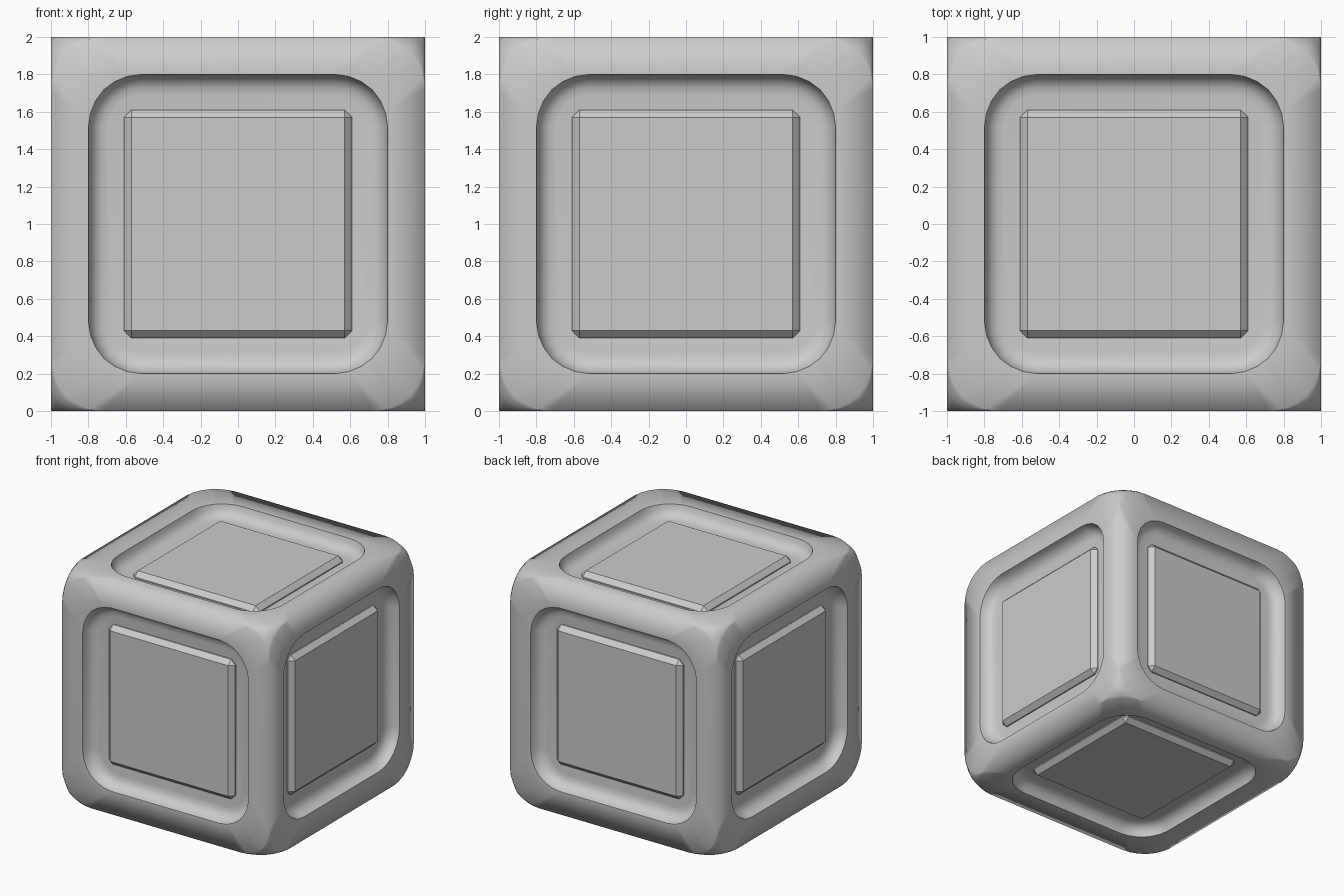
import bpy, bmesh, math
from mathutils import Vector

if "Cube" in bpy.data.objects:
    bpy.data.objects.remove(bpy.data.objects["Cube"])

R = 0.28  # corner rounding of each cube face


def finish(bm, name, loc, angle):
    mesh = bpy.data.meshes.new(name)
    bm.to_mesh(mesh)
    bm.free()
    ob = bpy.data.objects.new(name, mesh)
    bpy.context.collection.objects.link(ob)
    ob.location = loc
    bpy.ops.object.select_all(action='DESELECT')
    ob.select_set(True)
    bpy.context.view_layer.objects.active = ob
    bpy.ops.object.shade_smooth_by_angle(angle=math.radians(angle))
    return ob


# Body: cube with rounded-off corners
bm = bmesh.new()
bmesh.ops.create_cube(bm, size=2)
bmesh.ops.bevel(bm, geom=bm.verts[:], offset=R, offset_type='OFFSET',
                segments=6, profile=0.5, affect='VERTICES')
bm.normal_update()

# Panel recess on each side: (half width, corner radius, depth)
recess = [(0.80, 0.28, 0), (0.79, 0.27, 0.04), (0.765, 0.245, 0.075),
          (0.73, 0.21, 0.094), (0.69, 0.17, 0.10)]
panels = [f for f in bm.faces if f.calc_area() > 2]
for f in panels:
    n = f.normal.copy()
    axis = max(range(3), key=lambda i: abs(n[i]))
    base = [v.co.copy() for v in f.verts]
    ring = list(f.verts)
    bm.faces.remove(f)
    count = len(ring)
    for half, r, depth in recess:
        new = []
        for p in base:
            q = Vector()
            for i in range(3):
                if i == axis:
                    q[i] = math.copysign(1 - depth, n[i])
                else:
                    q[i] = math.copysign(half - r + (abs(p[i]) - (1 - R)) * r / R, p[i])
            new.append(bm.verts.new(q))
        for i in range(count):
            j = (i + 1) % count
            bm.faces.new((ring[i], ring[j], new[j], new[i]))
        ring = new
    bm.faces.new(ring)
bmesh.ops.recalc_face_normals(bm, faces=bm.faces[:])
finish(bm, "cube_body", (0, 0, 1), 50)

# Raised chamfered pad in every recess
for axis, label in enumerate(("side", "front_back", "top_bottom")):
    for s in (-1, 1):
        bm = bmesh.new()
        bmesh.ops.create_cube(bm, size=1)
        size = [1.22, 1.22, 1.22]
        size[axis] = 0.14
        bmesh.ops.scale(bm, vec=size, verts=bm.verts[:])
        bmesh.ops.bevel(bm, geom=bm.edges[:], offset=0.04, offset_type='OFFSET',
                        segments=1, profile=0.5, affect='EDGES')
        loc = Vector((0, 0, 1))
        loc[axis] += s * 0.88
        finish(bm, label + "_pad", loc, 20)
